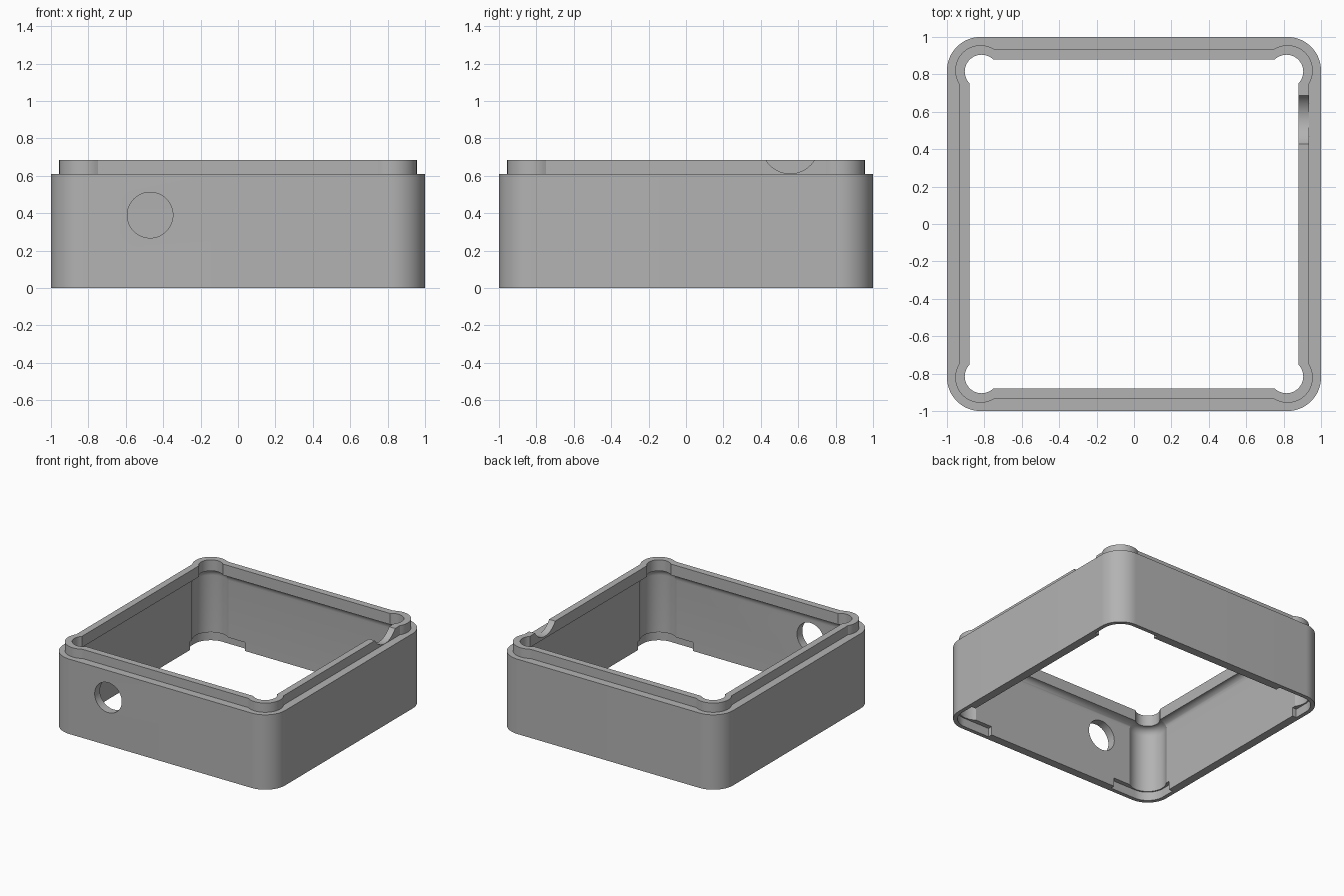
import bpy, bmesh, math

if "Cube" in bpy.data.objects:
    bpy.data.objects.remove(bpy.data.objects["Cube"])

grey = bpy.data.materials.new("plain grey")
grey.diffuse_color = (0.45, 0.45, 0.45, 1)
grey.use_nodes = True
grey.node_tree.nodes["Principled BSDF"].inputs["Base Color"].default_value = grey.diffuse_color
ARC = 20


def outline(side, centre, radius):
    """Square with round corners; corners bulge where centre + radius > side."""
    over = math.acos(min(1, (side - centre) / radius))
    pts = []
    for k in range(4):
        turn = k * math.pi / 2
        cx, cy = [(1, 1), (-1, 1), (-1, -1), (1, -1)][k]
        for i in range(ARC + 1):
            a = turn - over + (math.pi / 2 + 2 * over) * i / ARC
            pts.append((cx * centre + radius * math.cos(a),
                        cy * centre + radius * math.sin(a)))
    return pts


def finish(name, bm):
    bmesh.ops.recalc_face_normals(bm, faces=bm.faces)
    me = bpy.data.meshes.new(name)
    bm.to_mesh(me)
    bm.free()
    me.materials.append(grey)
    ob = bpy.data.objects.new(name, me)
    bpy.context.collection.objects.link(ob)
    return ob


def prism(name, pts, z0, z1):
    bm = bmesh.new()
    low = [bm.verts.new((x, y, z0)) for x, y in pts]
    high = [bm.verts.new((x, y, z1)) for x, y in pts]
    bm.faces.new(low)
    bm.faces.new(high)
    for i in range(len(pts)):
        j = (i + 1) % len(pts)
        bm.faces.new((low[i], low[j], high[j], high[i]))
    return finish(name, bm)


def cylinder(name, loc, rot, radius, depth):
    bpy.ops.mesh.primitive_cylinder_add(vertices=64, radius=radius, depth=depth,
                                        location=loc, rotation=rot)
    ob = bpy.context.object
    ob.name = name
    ob.data.materials.append(grey)
    return ob


# Wall section: outer skin, step, raised lip, lip inside, rounded underside, inner skin
OUTER, LIP, HOLE, WALL = (1, .82, .18), (.935, .82, .136), (.88, .815, .09), (.932, .82, .138)
section = [(OUTER, 0), (OUTER, .61), (LIP, .61), (LIP, .685), (HOLE, .685), (HOLE, .595)]
for i in range(1, 9):
    a = math.pi / 2 * i / 8
    mix = math.sin(a)
    shape = tuple(h + (w - h) * mix for h, w in zip(HOLE, WALL))
    section.append((shape, .595 - .06 * (1 - math.cos(a))))
section.append((WALL, 0))

bm = bmesh.new()
rings = [[bm.verts.new((x, y, z)) for x, y in outline(*s)] for s, z in section]
for a, b in zip(rings, rings[1:] + rings[:1]):
    for i in range(len(a)):
        j = (i + 1) % len(a)
        bm.faces.new((a[i], a[j], b[j], b[i]))
frame = finish("box_frame", bm)

# Round hole in the front wall and cable notch in the right lip
cutters = [
    cylinder("front_hole_cutter", (-.47, -.95, .39), (math.pi / 2, 0, 0), .122, .4),
    cylinder("cable_notch_cutter", (.9, .557, .764), (0, math.pi / 2, 0), .152, .4),
]
# Recesses under the four corners that receive a lip
for sx in (-1, 1):
    for sy in (-1, 1):
        pts = [(.59, .71), (.968, .71)]
        for i in range(17):
            a = math.pi / 2 * i / 16
            pts.append((.82 + .148 * math.cos(a), .82 + .148 * math.sin(a)))
        pts.append((.59, .968))
        cutters.append(prism("corner_recess_cutter", [(sx * x, sy * y) for x, y in pts], -.1, .07))

for c in cutters:
    c.hide_render = True
    c.hide_set(True)
    m = frame.modifiers.new(c.name, 'BOOLEAN')
    m.operation = 'DIFFERENCE'
    m.solver = 'EXACT'
    m.object = c

# Bake the cuts, then smooth the rounded surfaces
bpy.ops.object.select_all(action='DESELECT')
bpy.context.view_layer.objects.active = frame
frame.select_set(True)
for m in list(frame.modifiers):
    bpy.ops.object.modifier_apply(modifier=m.name)
for c in cutters:
    bpy.data.objects.remove(c)
bpy.ops.object.shade_smooth_by_angle(angle=math.radians(28))
